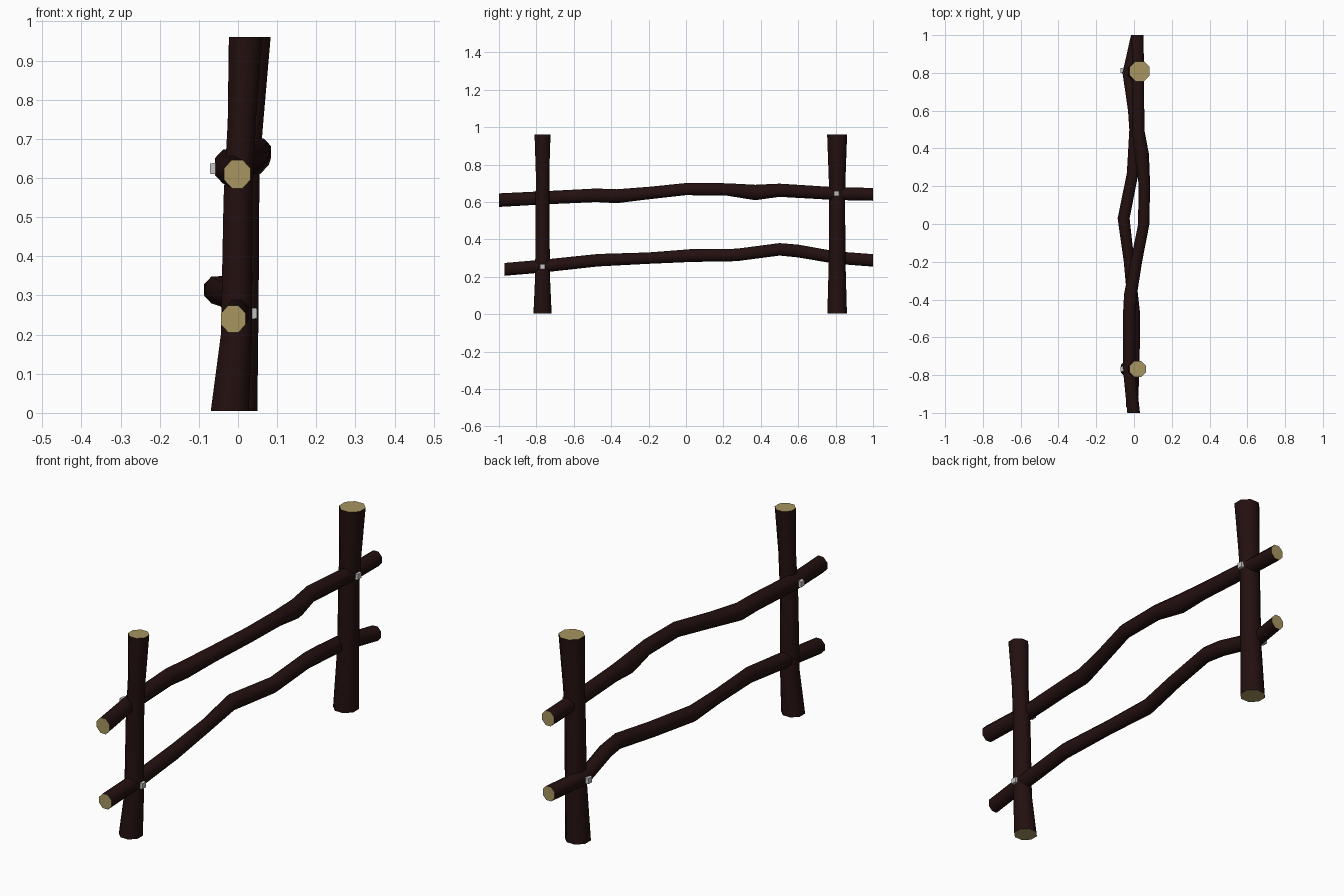
import bpy, bmesh, math
from mathutils import Vector

cube = bpy.data.objects.get("Cube")
if cube:
    bpy.data.objects.remove(cube, do_unlink=True)


def material(name, rgb, rough):
    m = bpy.data.materials.new(name)
    m.use_nodes = True
    m.diffuse_color = (*rgb, 1)
    bsdf = m.node_tree.nodes["Principled BSDF"]
    bsdf.inputs["Base Color"].default_value = (*rgb, 1)
    bsdf.inputs["Roughness"].default_value = rough
    return m


bark = material("dark bark", (0.017, 0.005, 0.005), 0.9)
cut_wood = material("cut wood", (0.39, 0.30, 0.115), 0.9)
steel = material("bolt steel", (0.55, 0.55, 0.55), 0.6)


def finish(name, bm, mats):
    bmesh.ops.recalc_face_normals(bm, faces=bm.faces)
    mesh = bpy.data.meshes.new(name)
    bm.to_mesh(mesh)
    bm.free()
    for m in mats:
        mesh.materials.append(m)
    obj = bpy.data.objects.new(name, mesh)
    bpy.context.collection.objects.link(obj)
    return obj


def log(name, path, u, v, sides=8):
    """Loft rings along path; each stop is (centre, radius along u, radius along v)."""
    bm = bmesh.new()
    rings = []
    for centre, ru, rv in path:
        ring = []
        for i in range(sides):
            a = math.tau * (i + 0.5) / sides
            ring.append(bm.verts.new(Vector(centre) + u * ru * math.cos(a) + v * rv * math.sin(a)))
        rings.append(ring)
    for a, b in zip(rings, rings[1:]):
        for i in range(sides):
            j = (i + 1) % sides
            bm.faces.new((a[i], a[j], b[j], b[i]))
    # sawn ends
    for ring in (rings[0], rings[-1]):
        bm.faces.new(ring).material_index = 1
    obj = finish(name, bm, (bark, cut_wood))
    bpy.ops.object.select_all(action="DESELECT")
    obj.select_set(True)
    bpy.context.view_layer.objects.active = obj
    bpy.ops.object.shade_smooth_by_angle(angle=math.radians(55))
    return obj


X, Y, Z = Vector((1, 0, 0)), Vector((0, 1, 0)), Vector((0, 0, 1))


# Posts: stops are (x, z, radius)
def post(name, y, stops):
    log(name, [((x, y, z), r * 1.05, r * 1.05) for x, z, r in stops], X, Y)


post("front_post", -0.767, [(-0.021, 0.005, 0.05), (-0.004, 0.2, 0.041), (0.0, 0.55, 0.038),
                            (0.01, 0.75, 0.037), (0.02, 0.96, 0.044)])
post("back_post", 0.808, [(-0.003, 0.005, 0.054), (0.008, 0.28, 0.046), (0.012, 0.6, 0.044),
                          (0.018, 0.72, 0.046), (0.03, 0.96, 0.055)])


# Rails: stops are (y, x, z, radius)
def rail(name, stops):
    log(name, [((x, y, z), r * 0.98, r * 1.06) for y, x, z, r in stops], X, Z)


rail("upper_rail", [(-1.0, -0.002, 0.61, 0.037), (-0.77, -0.026, 0.622, 0.036),
                    (-0.48, -0.025, 0.636, 0.037), (-0.37, -0.018, 0.631, 0.038),
                    (-0.2, 0.012, 0.648, 0.034), (0.0, 0.052, 0.669, 0.033),
                    (0.22, 0.054, 0.667, 0.034), (0.37, 0.041, 0.651, 0.042),
                    (0.5, 0.022, 0.663, 0.036), (0.8, 0.022, 0.645, 0.035),
                    (1.0, 0.018, 0.641, 0.035)])
rail("lower_rail", [(-0.97, -0.012, 0.24, 0.035), (-0.77, -0.002, 0.257, 0.035),
                    (-0.47, 0.001, 0.289, 0.034), (-0.2, -0.026, 0.3, 0.031),
                    (0.03, -0.055, 0.314, 0.035), (0.27, -0.007, 0.317, 0.034),
                    (0.5, 0.006, 0.347, 0.034), (0.6, 0.0, 0.338, 0.035),
                    (0.8, -0.03, 0.303, 0.034), (1.0, 0.015, 0.288, 0.034)])


# Bolt heads, slightly chamfered square blocks
def bolt(name, x, y, z):
    bm = bmesh.new()
    bmesh.ops.create_cube(bm, size=1)
    side = math.copysign(1, x)
    for v in bm.verts:
        k = 0.026 if v.co.x * side > 0 else 0.031
        v.co = Vector((x + v.co.x * 0.022, y + v.co.y * k, z + v.co.z * k))
    finish(name, bm, (steel,))


bolt("front_upper_bolt", -0.06, -0.767, 0.624)
bolt("front_lower_bolt", 0.037, -0.767, 0.254)
bolt("back_upper_bolt", 0.059, 0.805, 0.645)
bolt("back_lower_bolt", -0.06, 0.812, 0.302)
